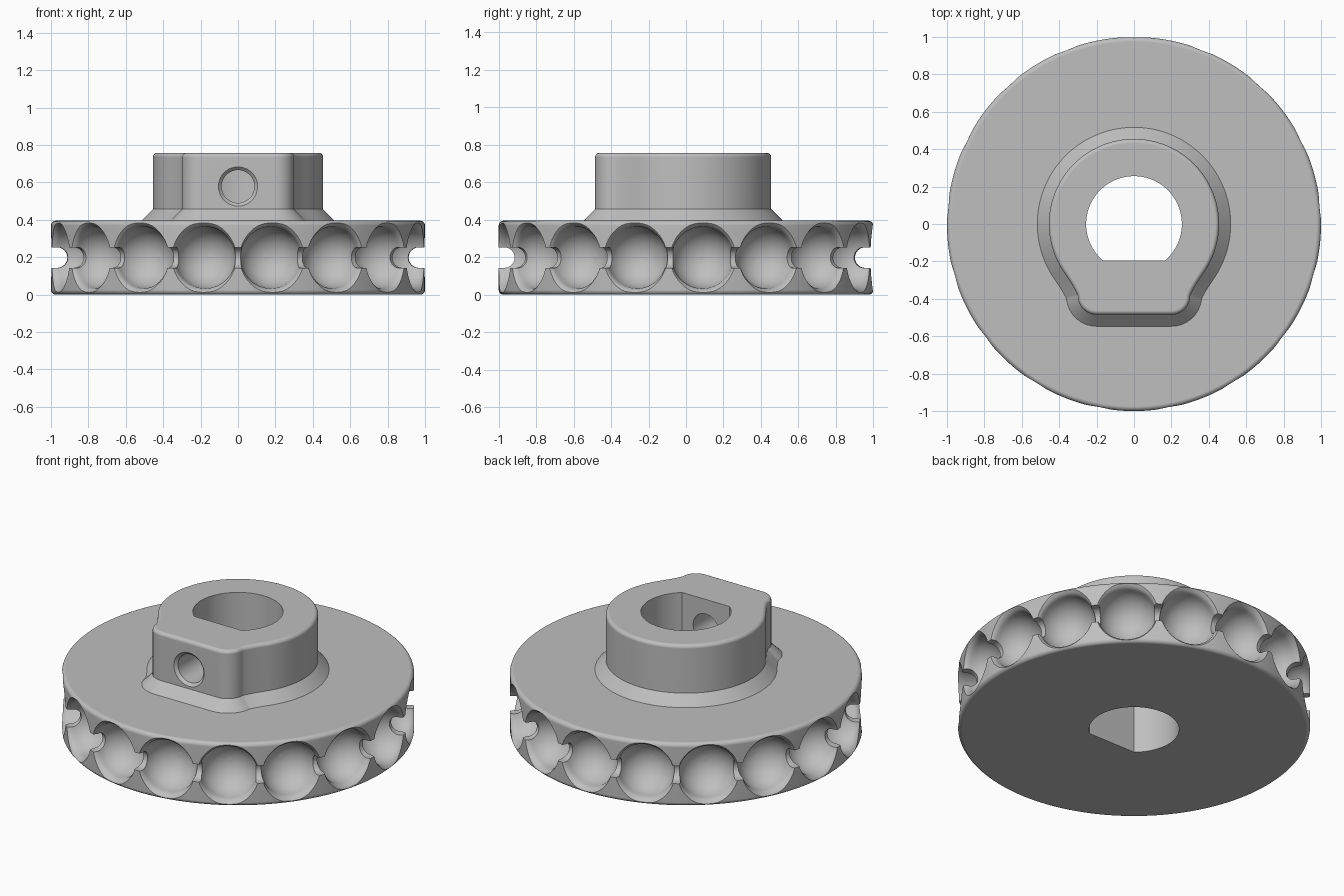
import bpy, bmesh
from math import sin, cos, pi, radians
from mathutils import Vector, Matrix

if "Cube" in bpy.data.objects:
    bpy.data.objects.remove(bpy.data.objects["Cube"], do_unlink=True)

POCKETS = 17
DISC_TOP = 0.395
MID_Z = 0.198
PITCH_R = 0.96

grey = bpy.data.materials.new("plain grey")
grey.use_nodes = True
grey.diffuse_color = (0.52, 0.52, 0.52, 1)
grey.node_tree.nodes["Principled BSDF"].inputs["Base Color"].default_value = grey.diffuse_color


def loft(name, rings, wrap=False, matrix=Matrix()):
    """Skin closed rings of points; cap the ends, or join last ring to first."""
    bm = bmesh.new()
    loops = [[bm.verts.new(matrix @ Vector(p)) for p in ring] for ring in rings]
    n = len(loops[0])
    pairs = list(zip(loops, loops[1:]))
    if wrap:
        pairs.append((loops[-1], loops[0]))
    else:
        bm.faces.new(loops[0])
        bm.faces.new(loops[-1])
    for a, b in pairs:
        for i in range(n):
            j = (i + 1) % n
            bm.faces.new((a[i], a[j], b[j], b[i]))
    bm.normal_update()
    bmesh.ops.recalc_face_normals(bm, faces=bm.faces[:])
    bm.normal_update()
    # A negative volume means the whole shell faces inward
    if bm.calc_volume(signed=True) < 0:
        bmesh.ops.reverse_faces(bm, faces=bm.faces[:])
    mesh = bpy.data.meshes.new(name)
    bm.to_mesh(mesh)
    bm.free()
    mesh.materials.append(grey)
    obj = bpy.data.objects.new(name, mesh)
    bpy.context.scene.collection.objects.link(obj)
    return obj


def lathe(name, profile, steps, **kw):
    """Revolve (radius, height) points about the local z axis."""
    turns = [2 * pi * i / steps for i in range(steps)]
    return loft(name, [[(r * cos(t), r * sin(t), z) for t in turns] for r, z in profile], **kw)


def volume(mesh):
    bm = bmesh.new()
    bm.from_mesh(mesh)
    bm.normal_update()
    result = bm.calc_volume(signed=True)
    bm.free()
    return result


def combine(target, tool, operation):
    """Bake a boolean with the first solver whose volume change is sensible."""
    low, high = (1.0001, 1.5) if operation == "UNION" else (0.5, 0.9999)
    before = volume(target.data)
    tried = []
    for solver in ("MANIFOLD", "EXACT", "FLOAT"):
        mod = target.modifiers.new(tool.name, "BOOLEAN")
        mod.operation, mod.solver, mod.object = operation, solver, tool
        depsgraph = bpy.context.evaluated_depsgraph_get()
        mesh = bpy.data.meshes.new_from_object(target.evaluated_get(depsgraph))
        target.modifiers.clear()
        ratio = volume(mesh) / before
        if low < ratio < high:
            target.data = mesh
            bpy.data.objects.remove(tool, do_unlink=True)
            return
        tried.append((solver, round(ratio, 3)))
    raise RuntimeError(f"{tool.name} failed: volume {before:.3f}, ratios {tried}")


def arc(cx, cy, r, start, end, steps):
    angles = [radians(start + (end - start) * i / steps) for i in range(steps + 1)]
    return [(cx + r * cos(a), cy + r * sin(a)) for a in angles]


# Disc with rounded rims
fillet = 0.025
upper = arc(1 - fillet, DISC_TOP - fillet, fillet, 0, 90, 5)
lower = arc(1 - fillet, fillet, fillet, -90, 0, 5)
wheel = lathe("pocket_wheel", lower + upper, POCKETS * 10)

# Hub outline: round back, concave neck, rounded square front boss
round_back = arc(0, 0, 0.455, 90, -35, 40)
p0, p1, p2 = Vector(round_back[-1]), Vector((0.316, -0.343)), Vector((0.30, -0.385))
neck = [tuple(p0 * (1 - t) ** 2 + p1 * 2 * t * (1 - t) + p2 * t * t)
        for t in (i / 8 for i in range(1, 8))]
boss = arc(0.2, -0.385, 0.1, 0, -90, 9)
half = round_back + neck + boss
outline = half + [(-x, y) for x, y in reversed(half[1:])]


def offset_ring(distance, z):
    ring = []
    for i, p in enumerate(outline):
        before, after = outline[i - 1], outline[(i + 1) % len(outline)]
        along = (Vector(after) - Vector(before)).normalized()
        ring.append((p[0] - along.y * distance, p[1] + along.x * distance, z))
    return ring


# Hub with sloping skirt and rounded top edge
HUB_TOP, edge, skirt = 0.757, 0.022, 0.062
levels = [(skirt, 0.3), (skirt, DISC_TOP), (0, DISC_TOP + skirt)]
levels += [(x, z) for x, z in arc(-edge, HUB_TOP - edge, edge, 0, 90, 5)]
hub = loft("hub", [offset_ring(d, z) for d, z in levels])
combine(wheel, hub, "UNION")

# Flat-sided shaft bore
flat_angle = -50
bore = arc(0, 0, 0.256, flat_angle, 180 - flat_angle, 60)
combine(wheel, loft("bore", [[(x, y, z) for x, y in bore] for z in (-0.1, 0.9)]), "DIFFERENCE")

# Set screw hole with chamfered mouth
screw_place = Matrix.Translation((0, 0, 0.578)) @ Matrix.Rotation(pi / 2, 4, "X")
combine(wheel, lathe("screw_hole", [(0.088, 0), (0.088, 0.468), (0.128, 0.508)], 48,
                     matrix=screw_place), "DIFFERENCE")

# Cord groove around the rim
tube = 0.055
groove = [(r, z) for r, z in arc(0.97, MID_Z, tube, 90, 270, 12)]
groove += [(1.1, MID_Z - tube), (1.1, MID_Z + tube)]
combine(wheel, lathe("cord_groove", groove, POCKETS * 10, wrap=True), "DIFFERENCE")

# Ball pockets with a flared lip
ball = 0.165
pocket = [(r, z) for r, z in arc(0, 0, ball, -86, 0, 14)]
pocket += [(0.168, 0.012), (0.173, 0.022), (0.181, 0.032), (0.194, 0.043), (0.22, 0.06)]
for k in range(POCKETS):
    angle = -pi / 2 + (k + 0.5) * 2 * pi / POCKETS
    place = (Matrix.Translation((0, 0, MID_Z)) @ Matrix.Rotation(angle, 4, "Z")
             @ Matrix.Translation((PITCH_R, 0, 0)) @ Matrix.Rotation(pi / 2, 4, "Y"))
    combine(wheel, lathe("ball_pocket", pocket, 44, matrix=place), "DIFFERENCE")

# Smooth shading with crisp edges
bpy.ops.object.select_all(action="DESELECT")
wheel.select_set(True)
bpy.context.view_layer.objects.active = wheel
bpy.ops.object.shade_smooth_by_angle(angle=radians(30))
normals = wheel.modifiers.new("even_normals", "WEIGHTED_NORMAL")
normals.keep_sharp = True
